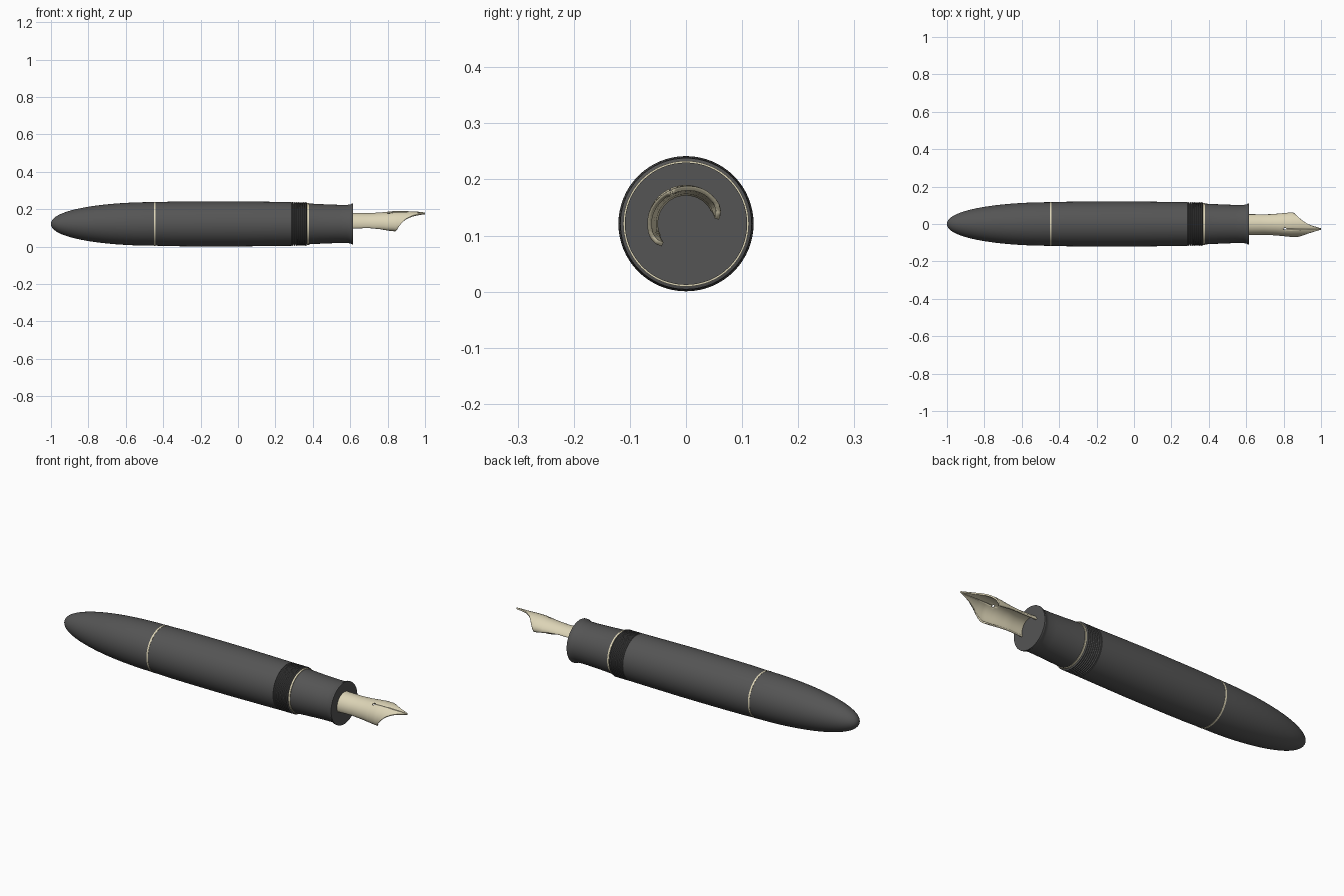
import bpy, bmesh, math
from mathutils import Vector

if "Cube" in bpy.data.objects:
    bpy.data.objects.remove(bpy.data.objects["Cube"])

CZ = 0.121            # height of the pen axis
SEG = 64
ROLL = math.radians(115)   # direction of the nib's crest around the axis


def material(name, rgb):
    m = bpy.data.materials.new(name)
    m.diffuse_color = (*rgb, 1)
    m.use_nodes = True
    m.node_tree.nodes["Principled BSDF"].inputs["Base Color"].default_value = m.diffuse_color
    return m


DARK = material("dark grey resin", (0.09, 0.09, 0.09))
GOLD = material("pale gold", (0.72, 0.66, 0.47))


def finish(name, bm, mat, angle):
    me = bpy.data.meshes.new(name)
    bm.to_mesh(me)
    bm.free()
    ob = bpy.data.objects.new(name, me)
    bpy.context.collection.objects.link(ob)
    me.materials.append(mat)
    bpy.ops.object.select_all(action='DESELECT')
    ob.select_set(True)
    bpy.context.view_layer.objects.active = ob
    bpy.ops.object.shade_smooth_by_angle(angle=math.radians(angle))
    return ob


def lathe(name, profile, mat, angle=25):
    """Turn a list of (x, radius) points around the pen axis."""
    bm = bmesh.new()
    vs = [bm.verts.new((x, 0, CZ + r)) for x, r in profile]
    edges = [bm.edges.new(p) for p in zip(vs, vs[1:])]
    bmesh.ops.spin(bm, geom=vs + edges, cent=(0, 0, CZ), axis=(1, 0, 0),
                   angle=2 * math.pi, steps=SEG)
    bmesh.ops.remove_doubles(bm, verts=bm.verts, dist=1e-5)
    bmesh.ops.recalc_face_normals(bm, faces=bm.faces)
    return finish(name, bm, mat, angle)


def lerp(table, x):
    for (x0, a), (x1, b) in zip(table, table[1:]):
        if x <= x1:
            return a + (b - a) * max(0, x - x0) / (x1 - x0)
    return table[-1][1]


# Rounded tail cap: an elongated dome
dome = []
for i in range(25):
    t = math.pi / 2 * i / 24
    dome.append((-0.449 + -0.551 * math.cos(t), 0.1165 * math.sin(t) ** 0.92))
lathe("tail_cap", dome + [(-0.449, 0)], DARK)

# Barrel, swelling slightly in the middle
lathe("barrel", [(-0.441, 0), (-0.441, 0.1165), (-0.36, 0.119), (-0.26, 0.120),
                 (-0.1, 0.1205), (0.0, 0.1203), (0.12, 0.119), (0.21, 0.118),
                 (0.285, 0.117), (0.285, 0)], DARK)

# Screw thread between barrel and grip
N, X0, X1 = 8, 0.285, 0.368
pitch = (X1 - X0) / N
thread = [(X0, 0)]
for i in range(N):
    x = X0 + i * pitch
    thread += [(x, 0.110), (x + pitch * 0.3, 0.117), (x + pitch * 0.7, 0.117)]
thread += [(X1, 0.110), (X1, 0)]
lathe("screw_thread", thread, DARK)

# Grip with a flared front lip and a flat front face
lathe("grip", [(0.368, 0), (0.368, 0.110), (0.379, 0.109), (0.46, 0.105),
               (0.54, 0.102), (0.585, 0.102), (0.603, 0.105), (0.609, 0.109),
               (0.616, 0.109), (0.616, 0)], DARK)

# Gold trim rings
for name, x, r in (("tail_ring", -0.445, 0.1175), ("grip_ring", 0.3745, 0.112)):
    lathe(name, [(x - 0.0045, 0), (x - 0.0045, r), (x + 0.0045, r),
                 (x + 0.0045, 0)], GOLD)

# Nib: a curved sheet with wings, a slit and a breather hole
RADIUS = [(0.6, 0.060), (0.70, 0.058), (0.76, 0.061), (0.84, 0.069),
          (0.88, 0.069), (0.93, 0.067), (1.0, 0.066)]
WING = [(0.6, 90), (0.70, 88), (0.76, 94), (0.82, 106), (0.842, 108),
        (0.855, 84), (0.87, 66), (0.885, 52), (0.90, 41), (0.93, 25),
        (0.96, 14), (1.0, 2.5)]
HOLE_X, HOLE_R = 0.807, 0.008


def slit(x):
    """Half-width of the opening along the crest."""
    gap = 0.0012 if x > HOLE_X else 0.0
    d = HOLE_R ** 2 - (x - HOLE_X) ** 2
    return max(gap, math.sqrt(d) if d > 0 else 0)


xs = [0.6 + 0.02 * i for i in range(10)]
xs += [HOLE_X - HOLE_R * math.cos(math.pi * i / 8) for i in range(9)]
xs += [0.82, 0.83, 0.842, 0.848, 0.855, 0.862, 0.87, 0.878, 0.885, 0.892, 0.90,
       0.915, 0.93, 0.945, 0.96, 0.98, 1.0]
COLS = 16
bm = bmesh.new()
for side in (1, -1):
    rows = []
    for x in xs:
        r, wing = lerp(RADIUS, x), math.radians(lerp(WING, x))
        inner = min(slit(x) / r, wing * 0.6)
        row = []
        for j in range(COLS + 1):
            a = inner + (wing - inner) * j / COLS
            curl = max(0, math.degrees(a) - 80) / 28   # wing edges curl inwards
            rr = r - 0.010 * curl ** 2
            t = ROLL + side * a
            row.append(bm.verts.new((x, rr * math.cos(t), CZ + rr * math.sin(t))))
        rows.append(row)
    for p, q in zip(rows, rows[1:]):
        for j in range(COLS):
            f = [p[j], q[j], q[j + 1], p[j + 1]]
            bm.faces.new(f if side > 0 else f[::-1])
bmesh.ops.remove_doubles(bm, verts=bm.verts, dist=1e-5)
# Make every face look outwards from the axis
bm.normal_update()
for f in bm.faces:
    c = f.calc_center_median()
    if f.normal.dot(Vector((0, c.y, c.z - CZ))) < 0:
        f.normal_flip()
nib = finish("nib", bm, GOLD, 40)
mod = nib.modifiers.new("thickness", 'SOLIDIFY')
mod.thickness = 0.008
mod.offset = -1
